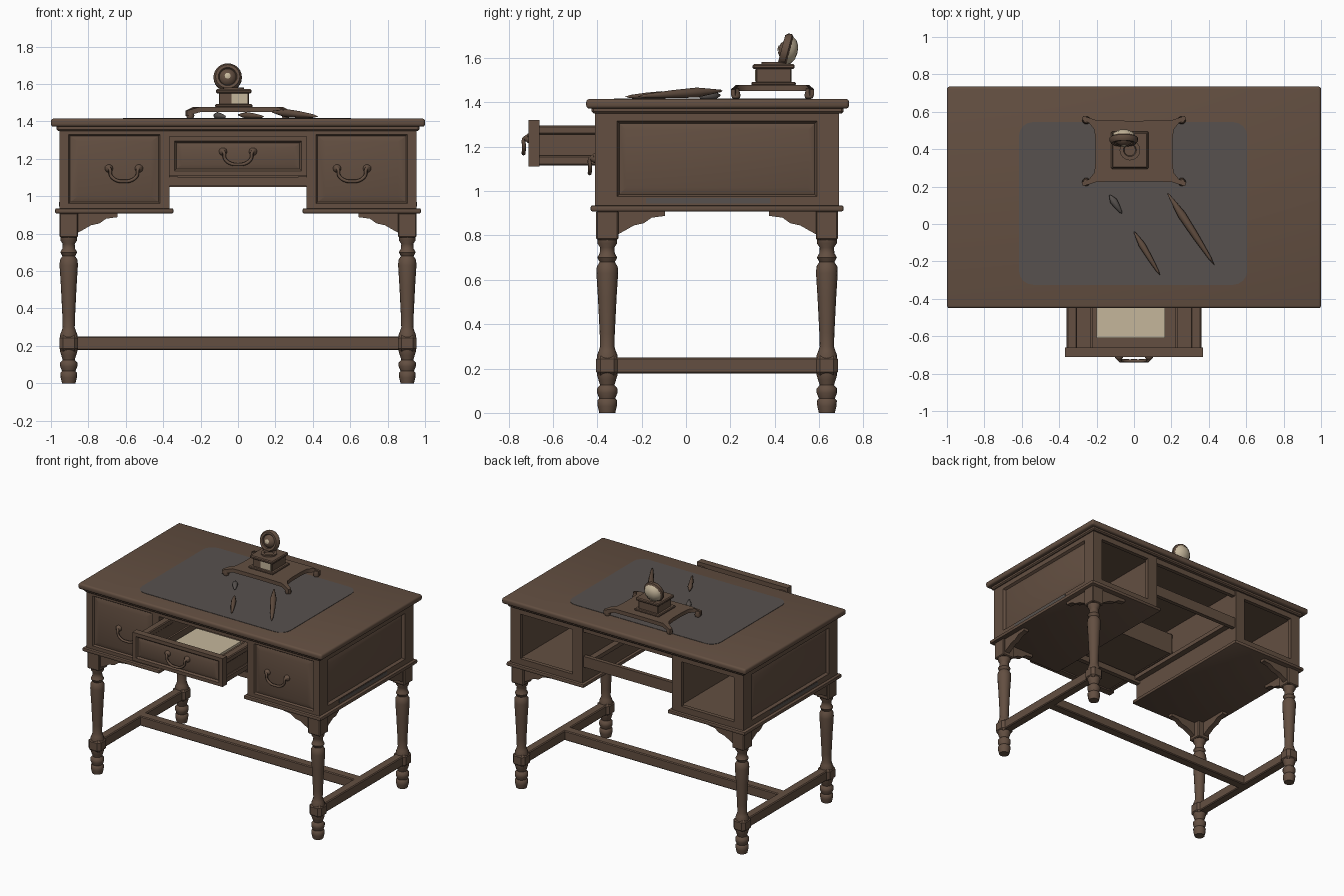
import bpy, bmesh, math
from mathutils import Vector, Matrix

cube = bpy.data.objects.get("Cube")
if cube:
    bpy.data.objects.remove(cube)


def material(name, rgb):
    m = bpy.data.materials.new(name)
    m.use_nodes = True
    m.diffuse_color = (*rgb, 1)
    m.node_tree.nodes["Principled BSDF"].inputs["Base Color"].default_value = (*rgb, 1)
    return m


WOOD = material("brown wood", (0.125, 0.078, 0.053))
GREY = material("grey leather", (0.095, 0.083, 0.077))
CREAM = material("cream paper", (0.56, 0.47, 0.33))


def finish(bm, name, mat=WOOD, angle=35):
    bmesh.ops.recalc_face_normals(bm, faces=bm.faces)
    mesh = bpy.data.meshes.new(name)
    bm.to_mesh(mesh)
    bm.free()
    mesh.materials.append(mat)
    mesh.shade_smooth()
    mesh.set_sharp_from_angle(angle=math.radians(angle))
    ob = bpy.data.objects.new(name, mesh)
    bpy.context.collection.objects.link(ob)
    return ob


def box(name, x, y, z, mat=WOOD, bevel=0.0, segments=1):
    bm = bmesh.new()
    size = [b - a for a, b in (x, y, z)]
    mid = [(a + b) / 2 for a, b in (x, y, z)]
    bmesh.ops.create_cube(bm, size=1, matrix=Matrix.Translation(mid) @ Matrix.Diagonal((*size, 1)))
    if bevel:
        bmesh.ops.bevel(bm, geom=bm.edges[:], offset=bevel, segments=segments, affect='EDGES', profile=0.5)
    return finish(bm, name, mat)


def side_range(s, a, b):
    return (a, b) if s > 0 else (-b, -a)


# Nested rectangles joined into a moulded panel; place maps (u, v, depth) to space
def panel(name, rect, rings, place, capped=True):
    bm = bmesh.new()
    u0, u1, v0, v1 = rect
    loops = []
    for du, dv, w in rings:
        corners = ((u0 + du, v0 + dv), (u1 - du, v0 + dv), (u1 - du, v1 - dv), (u0 + du, v1 - dv))
        loops.append([bm.verts.new(place(u, v, w)) for u, v in corners])
    for a, b in zip(loops, loops[1:]):
        for i in range(4):
            j = (i + 1) % 4
            bm.faces.new((a[i], a[j], b[j], b[i]))
    if capped:
        bm.faces.new(loops[0])
        bm.faces.new(loops[-1])
    return finish(bm, name, angle=20)


# Turned part from (radius, height) pairs
def lathe(name, profile, matrix, mat=WOOD, steps=16):
    bm = bmesh.new()
    vs = [bm.verts.new((r, 0, z)) for r, z in profile]
    es = [bm.edges.new(p) for p in zip(vs, vs[1:])]
    bmesh.ops.spin(bm, geom=vs + es, cent=(0, 0, 0), axis=(0, 0, 1), angle=math.tau, steps=steps)
    bmesh.ops.remove_doubles(bm, verts=bm.verts, dist=0.0005)
    bm.transform(matrix)
    return finish(bm, name, mat, 50)


def prism(name, outline, thickness, place, mat=WOOD):
    bm = bmesh.new()
    face = bm.faces.new([bm.verts.new((u, v, 0)) for u, v in outline])
    top = bmesh.ops.extrude_face_region(bm, geom=[face])["geom"]
    for v in top:
        if isinstance(v, bmesh.types.BMVert):
            v.co.z = thickness
    for v in bm.verts:
        v.co = place(*v.co)
    return finish(bm, name, mat)


# Table top with moulded edge and leather pad
box("table_top", (-1, 1), (-0.45, 0.735), (1.372, 1.415), bevel=0.014, segments=3)
box("top_moulding", (-0.97, 0.97), (-0.425, 0.71), (1.35, 1.38), bevel=0.008)
pad = []
for cx, cy, a0 in ((0.53, 0.47, 0), (-0.54, 0.47, 90), (-0.54, -0.25, 180), (0.53, -0.25, 270)):
    for k in range(5):
        a = math.radians(a0 + k * 22.5)
        pad.append((cx + 0.075 * math.cos(a), cy + 0.075 * math.sin(a)))
prism("leather_pad", pad, 0.004, lambda u, v, w: (u, v, 1.4135 + w), GREY)

# Pedestals, open at the back
for s in (1, -1):
    side = "left" if s > 0 else "right"
    recess = [(0, 0, -0.03), (0, 0, 0), (0.10, 0.045, 0), (0.11, 0.055, -0.018), (0.14, 0.085, -0.008)]
    panel(side + "_side_panel", (-0.41, 0.69, 0.93, 1.36), recess,
          lambda u, v, w: (s * (0.955 + w), u, v))
    box(side + "_inner_wall", side_range(s, 0.365, 0.39), (-0.405, 0.685), (0.93, 1.36))
    box(side + "_floor", side_range(s, 0.37, 0.95), (-0.40, 0.68), (0.92, 0.945))
    box(side + "_base_moulding", side_range(s, 0.345, 0.978), (-0.43, 0.71), (0.908, 0.935), bevel=0.008, segments=2)
    front = [(0, 0, -0.03), (0, 0, 0), (0.05, 0.03, 0), (0.058, 0.038, -0.012), (0.10, 0.07, -0.002)]
    panel(side + "_drawer_front", (0.367, 0.955, 0.93, 1.36), front,
          lambda u, v, w: (s * u, -0.41 - w, v))
    frame = [(0, 0, -0.03), (0, 0, 0), (0.08, 0.05, 0), (0.08, 0.05, -0.03), (0, 0, -0.03)]
    panel(side + "_back_frame", (0.367, 0.955, 0.93, 1.36), frame,
          lambda u, v, w: (s * u, 0.69 + w, v), capped=False)
    box(side + "_side_inlay", side_range(s, 0.95, 0.957), (-0.18, 0.38), (0.945, 0.968), GREY)
    # Runner for the centre drawer
    box(side + "_drawer_runner", side_range(s, 0.32, 0.37), (-0.40, 0.66), (1.075, 1.105))

# Rails across the knee hole
box("back_lower_rail", (-0.37, 0.37), (0.65, 0.68), (1.05, 1.13))
box("back_upper_rail", (-0.37, 0.37), (0.65, 0.68), (1.31, 1.36))
box("front_upper_rail", (-0.37, 0.37), (-0.405, -0.37), (1.32, 1.36))
box("front_lower_rail", (-0.37, 0.37), (-0.405, -0.37), (1.055, 1.10))

# Centre drawer, pulled out
panel("centre_drawer_front", (-0.37, 0.37, 1.11, 1.32),
      [(0, 0, -0.05), (0, 0, 0), (0.03, 0.025, 0), (0.04, 0.035, -0.012), (0.07, 0.06, -0.004)],
      lambda u, v, w: (u, -0.71 - w, v))
for s in (1, -1):
    box("drawer_side", side_range(s, 0.31, 0.345), (-0.67, 0.0), (1.12, 1.27))
    box("drawer_side_top_rail", side_range(s, 0.305, 0.36), (-0.67, 0.0), (1.255, 1.295), bevel=0.006)
    box("drawer_side_low_rail", side_range(s, 0.32, 0.36), (-0.67, 0.0), (1.115, 1.16), bevel=0.006)
    box("drawer_divider", side_range(s, 0.22, 0.235), (-0.665, 0.0), (1.13, 1.23))
box("drawer_bottom", (-0.33, 0.33), (-0.67, 0.0), (1.12, 1.14))
box("drawer_back", (-0.345, 0.345), (-0.02, 0.01), (1.12, 1.28))
box("drawer_paper", (-0.2, 0.165), (-0.61, -0.2), (1.14, 1.2), CREAM)


# Bail handles
def handle(name, x, y, z):
    cu = bpy.data.curves.new(name, 'CURVE')
    cu.dimensions = '3D'
    cu.bevel_depth = 0.009
    cu.bevel_resolution = 2
    cu.resolution_u = 4
    cu.use_fill_caps = True
    half = [(0.095, 0.0, 0.045), (0.075, -0.022, 0.035), (0.07, -0.022, 0.0), (0.035, -0.024, -0.027)]
    pts = [(-a, b, c) for a, b, c in half] + [(0, -0.024, -0.03)] + half[::-1]
    sp = cu.splines.new('BEZIER')
    sp.bezier_points.add(len(pts) - 1)
    for bp, p in zip(sp.bezier_points, pts):
        bp.co = p
        bp.handle_left_type = bp.handle_right_type = 'AUTO'
    cu.materials.append(WOOD)
    ob = bpy.data.objects.new(name, cu)
    ob.location = (x, y, z)
    bpy.context.collection.objects.link(ob)
    for s in (1, -1):
        lathe(name + "_mount", [(0.022, -0.012), (0.022, 0.005), (0.012, 0.018), (0, 0.024)],
              Matrix.Translation((x + s * 0.08, y, z + 0.038)) @ Matrix.Rotation(math.pi / 2, 4, 'X'), steps=10)


handle("left_handle", 0.61, -0.41, 1.11)
handle("right_handle", -0.61, -0.41, 1.11)
handle("centre_handle", 0, -0.708, 1.2)

# Turned legs with square blocks and scrolled brackets
LEG = [(0, 0), (0.036, 0), (0.043, 0.03), (0.045, 0.055), (0.036, 0.065), (0.046, 0.09), (0.046, 0.11),
       (0.032, 0.125), (0.04, 0.15), (0.046, 0.17), (0.046, 0.26), (0.038, 0.28), (0.032, 0.3), (0.034, 0.36),
       (0.042, 0.52), (0.049, 0.63), (0.047, 0.66), (0.034, 0.68), (0.045, 0.70), (0.034, 0.72), (0.032, 0.745),
       (0.045, 0.765), (0.045, 0.785), (0, 0.79)]
BRACKET = [(0.04, 0.91), (0.26, 0.91), (0.26, 0.888), (0.2, 0.88), (0.165, 0.855), (0.12, 0.845),
           (0.085, 0.825), (0.04, 0.8)]
for sx in (1, -1):
    for y0, sy in ((-0.355, 1), (0.635, -1)):
        x0 = sx * 0.905
        lathe("turned_leg", LEG, Matrix.Translation((x0, y0, 0)))
        for z, b in (((0.78, 0.912), 0.006), ((0.165, 0.262), 0.02)):
            box("leg_block", (x0 - 0.05, x0 + 0.05), (y0 - 0.05, y0 + 0.05), z, bevel=b)
        prism("bracket_across", BRACKET, 0.04, lambda u, v, w: (x0 - sx * u, y0 - sy * (0.035 - w), v))
        prism("bracket_along", BRACKET, 0.04, lambda u, v, w: (x0 + sx * (0.035 - w), y0 + sy * u, v))
    box("side_stretcher", side_range(sx, 0.872, 0.938), (-0.33, 0.61), (0.178, 0.25), bevel=0.006)
box("long_stretcher", (-0.89, 0.89), (0.105, 0.175), (0.178, 0.25), bevel=0.006)

# Inkstand: tray with flared corners, feet, box, open lid
quarter = [(0.205, 0.05), (0.212, 0.115), (0.24, 0.15), (0.28, 0.168), (0.272, 0.188), (0.2, 0.165), (0.05, 0.162)]
tray = quarter + [(-x, y) for x, y in quarter[::-1]]
tray += [(-x, -y) for x, y in tray]
prism("inkstand_tray", tray, 0.028,
      lambda u, v, w: (u, 0.39 + v, 1.45 + w - (0.02 if abs(u) > 0.25 else 0)))
for sx in (1, -1):
    for sy in (1, -1):
        lathe("inkstand_foot", [(0, -0.018), (0.018, -0.012), (0.022, 0), (0.015, 0.03), (0, 0.035)],
              Matrix.Translation((sx * 0.255, 0.39 + sy * 0.165, 1.431)), steps=10)
cx, cy = -0.022, 0.395
for name, r, z, b in (("inkwell_base", 0.1, (1.475, 1.492), 0.005), ("inkwell_box", 0.08, (1.485, 1.555), 0.004),
                      ("inkwell_rim", 0.095, (1.55, 1.572), 0.006)):
    box(name, (cx - r, cx + r), (cy - r, cy + r), z, bevel=b)
box("inkwell_label", (-0.035, 0.05), (cy - 0.084, cy - 0.078), (1.495, 1.548), CREAM)
lathe("inkwell_neck", [(0.055, 1.565), (0.055, 1.582), (0.035, 1.582), (0.03, 1.572), (0, 1.572)],
      Matrix.Translation((cx, cy, 0)))
tilt = Matrix.Translation((-0.055, 0.452, 1.635)) @ Matrix.Rotation(math.radians(75), 4, 'X')
lathe("lid_rim", [(0.04, 0.0), (0.05, 0.02), (0.065, 0.022), (0.076, 0.008), (0.076, -0.008), (0.06, -0.02),
                  (0.04, -0.02)], tilt, steps=24)
lathe("lid_knob", [(0.05, 0.0), (0.042, 0.018), (0.022, 0.032), (0, 0.036)], tilt)
lathe("lid_spot", [(0.016, 0.036), (0.008, 0.039), (0, 0.04)], tilt, CREAM)
lathe("lid_dome", [(0.066, -0.015), (0.056, -0.033), (0.03, -0.048), (0, -0.052)], tilt, CREAM)
box("lid_hinge", (-0.075, -0.035), (0.43, 0.47), (1.56, 1.59), bevel=0.005)


# Quills lying on the pad
def quill(name, a, b, width, mat=WOOD):
    a, b = Vector(a), Vector(b)
    d = b - a
    prof = [(0, 0), (0.12, 0.02), (0.3, 0.15), (0.5, 0.3), (0.4, 0.6), (0.2, 0.9), (0, 1)]
    m = Matrix.Translation(a) @ d.to_track_quat('Z', 'Y').to_matrix().to_4x4()
    return lathe(name, [(r * width, t * d.length) for r, t in prof], m, mat, 8)


quill("large_quill", (0.18, 0.165, 1.452), (0.43, -0.22, 1.426), 0.045)
quill("small_quill", (0.0, -0.04, 1.435), (0.14, -0.275, 1.425), 0.036)
quill("pen_nib", (-0.13, 0.155, 1.432), (-0.065, 0.055, 1.424), 0.04, GREY)
